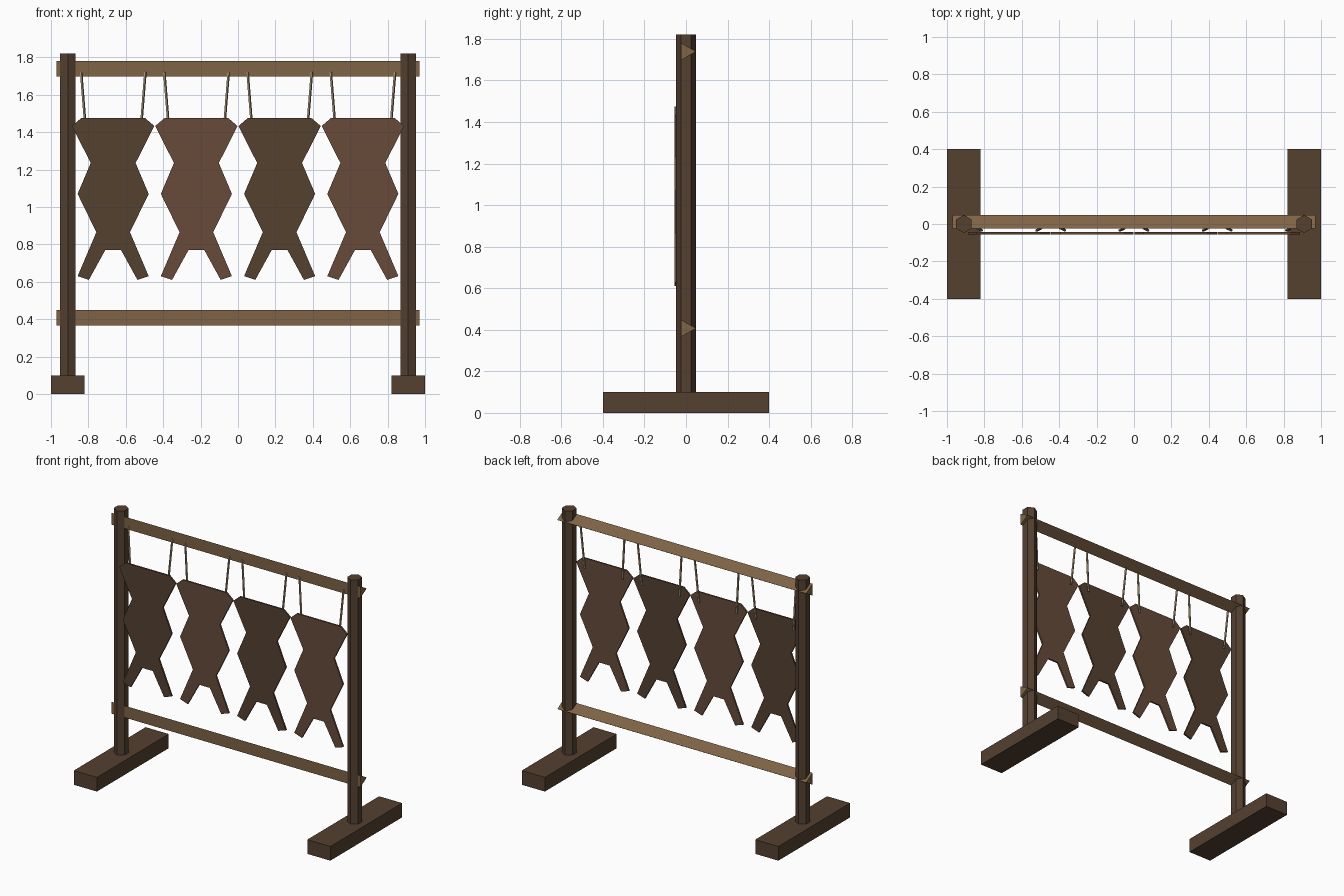
import bpy, bmesh, math
from mathutils import Vector

if "Cube" in bpy.data.objects:
    bpy.data.objects.remove(bpy.data.objects["Cube"])


def material(name, rgb):
    m = bpy.data.materials.new(name)
    m.diffuse_color = (*rgb, 1)
    m.use_nodes = True
    m.node_tree.nodes["Principled BSDF"].inputs["Base Color"].default_value = m.diffuse_color
    return m


DARK = material("dark_wood", (0.09, 0.052, 0.03))
RAIL = material("light_wood", (0.21, 0.125, 0.06))
HIDES = [material("dark_hide", (0.09, 0.052, 0.03)),
         material("brown_hide", (0.135, 0.07, 0.042))]
CORD = material("cord", (0.38, 0.29, 0.18))


def extrude(name, pts, vec, mat):
    """Prism made by sweeping a closed polygon along vec."""
    bm = bmesh.new()
    f = bm.faces.new([bm.verts.new(p) for p in pts])
    ext = bmesh.ops.extrude_face_region(bm, geom=[f], use_keep_orig=True)
    bmesh.ops.translate(bm, vec=vec,
                        verts=[v for v in ext["geom"] if isinstance(v, bmesh.types.BMVert)])
    bmesh.ops.recalc_face_normals(bm, faces=bm.faces)
    me = bpy.data.meshes.new(name)
    bm.to_mesh(me)
    bm.free()
    me.materials.append(mat)
    ob = bpy.data.objects.new(name, me)
    bpy.context.collection.objects.link(ob)
    return ob


def ring(n, r):
    return [(r * math.cos(2 * math.pi * i / n), r * math.sin(2 * math.pi * i / n))
            for i in range(n)]


# Feet and hexagonal posts
for side, s in (("left", -1), ("right", 1)):
    x = s * 0.91
    extrude(side + "_foot", [(x + a * 0.09, b * 0.4, 0)
                             for a, b in ((-1, -1), (1, -1), (1, 1), (-1, 1))],
            (0, 0, 0.1), DARK)
    extrude(side + "_post", [(x + b, a, 0.1) for a, b in ring(6, 0.048)],
            (0, 0, 1.72), DARK)

# Triangular rails, flat side to the front
for name, z in (("top_rail", 1.739), ("bottom_rail", 0.407)):
    extrude(name, [(-0.97, a, z + b) for a, b in ring(3, 0.048)], (1.94, 0, 0), RAIL)

# Hanging hides: mirrored outline, each held by two cords
HALF = [(0.171, 1.475), (0.22, 1.433), (0.12, 1.235), (0.19, 1.07),
        (0.09, 0.865), (0.19, 0.63), (0.13, 0.61), (0.042, 0.77)]
for i in range(4):
    cx = (i - 1.5) * 0.445
    outline = HALF + [(-x, z) for x, z in reversed(HALF)]
    extrude(f"hide_{i + 1}", [(cx + x, -0.056, z) for x, z in outline],
            (0, 0.012, 0), HIDES[i % 2])
    for side, s in (("left", -1), ("right", 1)):
        top = Vector((cx + s * 0.172, -0.022, 1.722))
        low = Vector((cx + s * 0.147, -0.034, 1.41))
        extrude(f"{side}_cord_{i + 1}", [top + Vector((a, b, 0)) for a, b in ring(5, 0.0075)],
                low - top, CORD)
